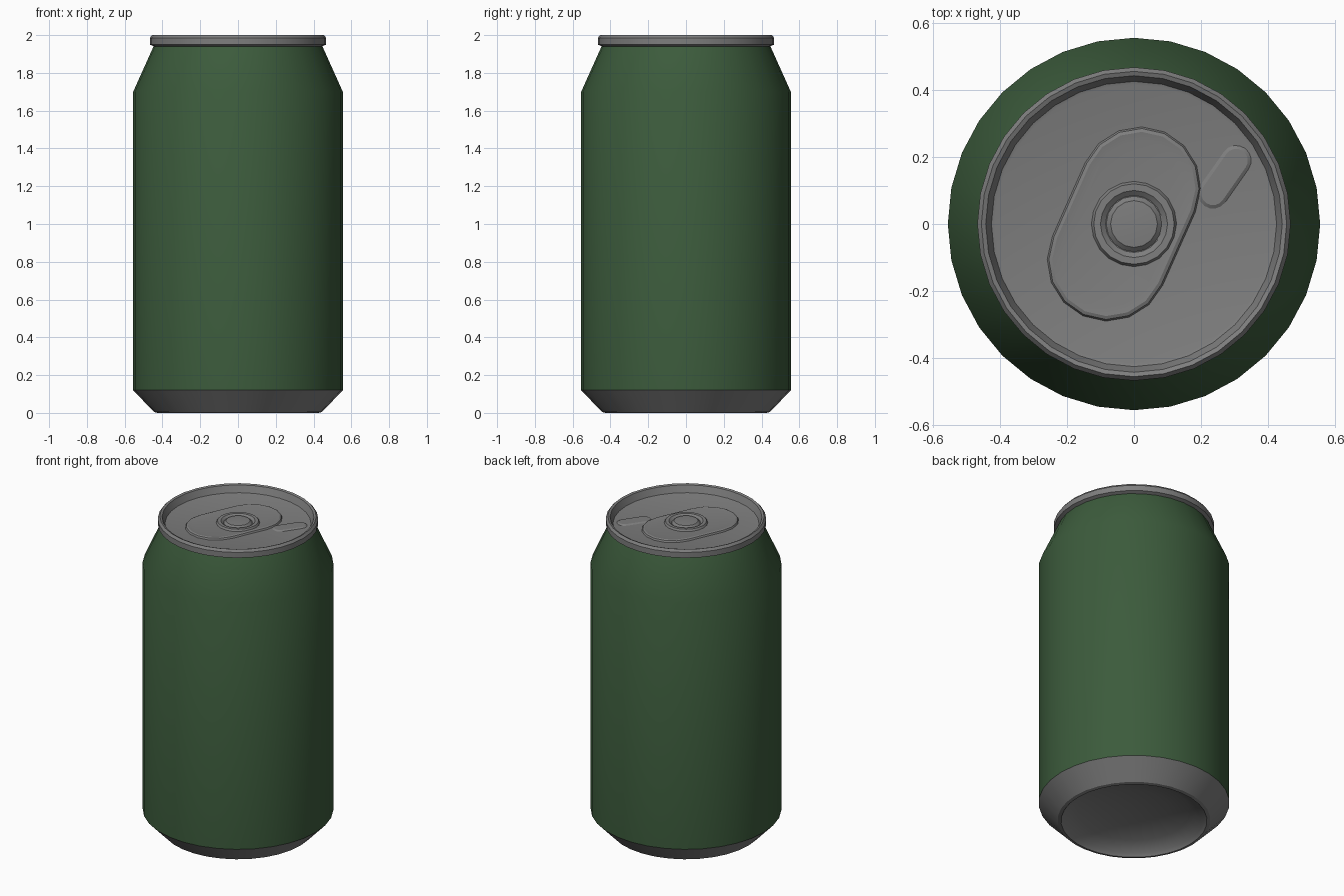
import bpy, bmesh, math
from mathutils import Matrix, Vector

old = bpy.data.objects.get("Cube")
if old:
    bpy.data.objects.remove(old, do_unlink=True)

SIDES = 32


def material(name, colour):
    m = bpy.data.materials.new(name)
    m.use_nodes = True
    m.diffuse_color = colour
    m.node_tree.nodes["Principled BSDF"].inputs["Base Color"].default_value = colour
    return m


green = material("green paint", (0.045, 0.105, 0.045, 1))
metal = material("grey metal", (0.21, 0.21, 0.21, 1))


def finish(bm, name, mat, angle=30):
    me = bpy.data.meshes.new(name)
    bm.to_mesh(me)
    bm.free()
    ob = bpy.data.objects.new(name, me)
    bpy.context.collection.objects.link(ob)
    me.materials.append(mat)
    bpy.ops.object.select_all(action="DESELECT")
    ob.select_set(True)
    bpy.context.view_layer.objects.active = ob
    bpy.ops.object.shade_smooth_by_angle(angle=math.radians(angle))
    return ob


def lathe(name, profile, mat, sides=SIDES, closed=False):
    """Turn an (r, z) profile, listed so that outside faces come out outward."""
    bm = bmesh.new()
    rings = []
    for r, z in profile:
        if r == 0:
            rings.append([bm.verts.new((0, 0, z))] * sides)
        else:
            rings.append([bm.verts.new((r * math.cos(math.tau * i / sides),
                                        r * math.sin(math.tau * i / sides), z))
                          for i in range(sides)])
    pairs = list(zip(rings, rings[1:] + rings[:1])) if closed else list(zip(rings, rings[1:]))
    for a, b in pairs:
        for i in range(sides):
            j = (i + 1) % sides
            bm.faces.new(list(dict.fromkeys((a[i], a[j], b[j], b[i]))))
    return finish(bm, name, mat)


def stadium(half_len, radius, steps=8):
    """Outline of a rounded bar along y."""
    pts = []
    for side, start in ((1, 0), (-1, math.pi)):
        for i in range(steps + 1):
            a = start + math.pi * i / steps
            pts.append(Vector((radius * math.cos(a),
                               side * half_len + radius * math.sin(a), 0)))
    return pts


def raised_bar(name, half_len, levels, place):
    """Stack of (radius, z) stadium outlines with a flat top."""
    bm = bmesh.new()
    rings = [[bm.verts.new(p + Vector((0, 0, z))) for p in stadium(half_len, r)]
             for r, z in levels]
    for a, b in zip(rings, rings[1:]):
        for i in range(len(a)):
            j = (i + 1) % len(a)
            bm.faces.new((a[i], a[j], b[j], b[i]))
    bm.faces.new(rings[-1])
    bmesh.ops.transform(bm, matrix=place, verts=bm.verts)
    return finish(bm, name, metal)


# Painted wall and sloping shoulder
lathe("can_body", [(0.555, 0.12), (0.555, 1.70), (0.445, 1.945)], green)

# Tapered base, foot ring and hollow dome underneath
lathe("can_base", [(0, 0.11), (0.2, 0.09), (0.33, 0.06), (0.41, 0.02),
                   (0.425, 0), (0.445, 0.005), (0.555, 0.12)], metal)

# Rolled rim with the sunken lid
lathe("rim_and_lid", [(0.445, 1.94), (0.467, 1.95), (0.467, 1.985), (0.455, 2.0),
                      (0.442, 1.995), (0.425, 1.953), (0.415, 1.95), (0, 1.95)], metal)

# Pull tab, lying diagonally across the lid
place = Matrix.Translation((-0.03, 0.0, 1.95)) @ Matrix.Rotation(math.radians(-24), 4, "Z")
raised_bar("pull_tab", 0.12, [(0.18, 0), (0.175, 0.010), (0.165, 0.014), (0.14, 0.010)], place)

# Rivet: ring with a low button in the middle
lathe("rivet_ring", [(0.13, 1.955), (0.12, 1.972), (0.1, 1.972), (0.085, 1.96)], metal, 20)
lathe("rivet_button", [(0.085, 1.958), (0.07, 1.972), (0, 1.978)], metal, 16)

# Mouth panel pressed into the lid beside the tab
place = Matrix.Translation((0.27, 0.14, 1.95)) @ Matrix.Rotation(math.radians(-35), 4, "Z")
raised_bar("mouth_panel", 0.06, [(0.045, 0), (0.035, 0.006)], place)
